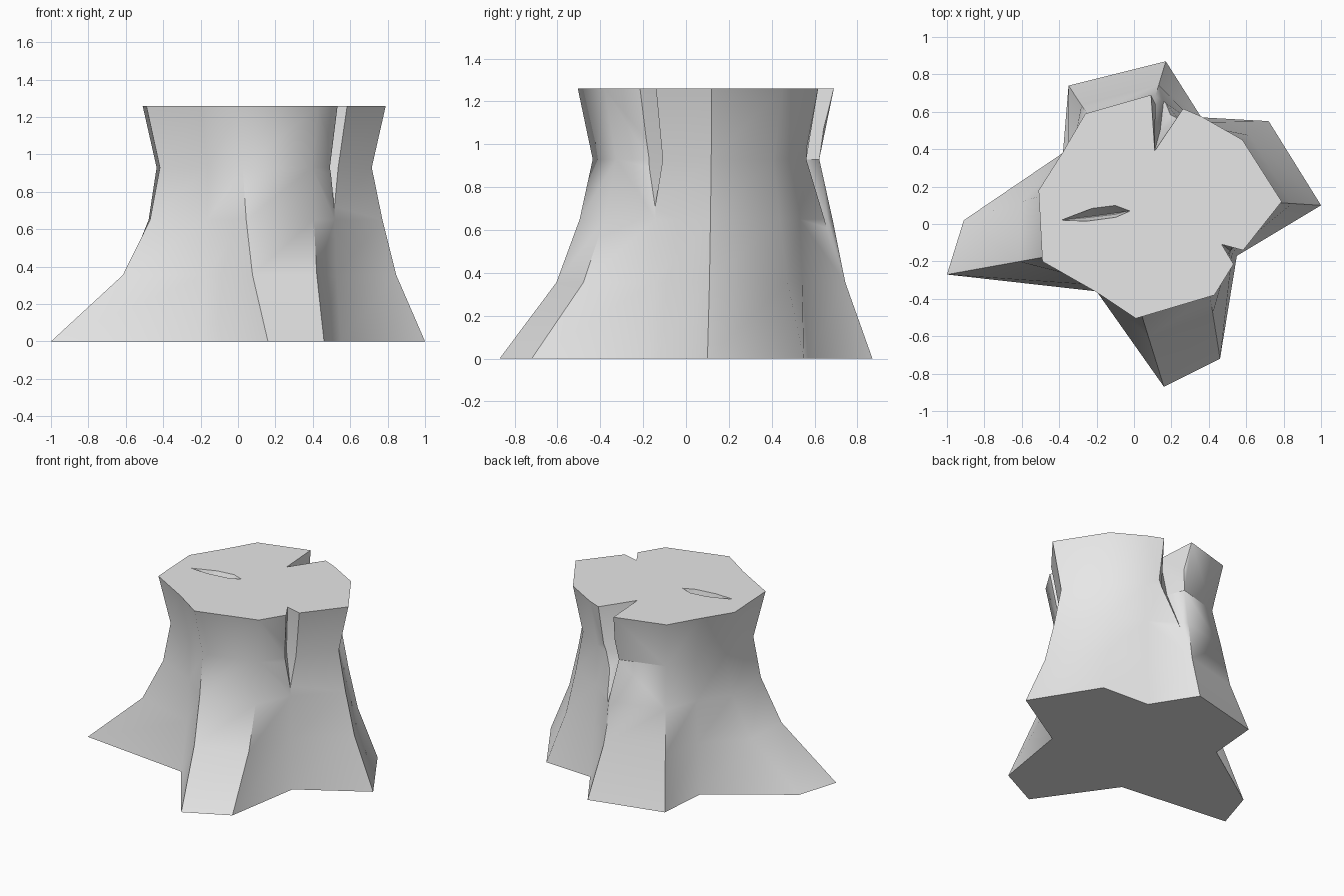
import bpy, bmesh
from math import radians
from mathutils import Vector

cube = bpy.data.objects.get("Cube")
if cube:
    bpy.data.objects.remove(cube, do_unlink=True)

bark = bpy.data.materials.new("plain_grey")
bark.use_nodes = True
bark.diffuse_color = (0.8, 0.8, 0.8, 1)
bark.node_tree.nodes["Principled BSDF"].inputs["Base Color"].default_value = (0.8, 0.8, 0.8, 1)

HEIGHT = 1.26


def loft(name, rings):
    """Closed solid through rings of equal point count; a one-point ring is a tip."""
    bm = bmesh.new()
    loops = [[bm.verts.new(p) for p in ring] for ring in rings]
    bm.faces.new(loops[0])
    for a, b in zip(loops, loops[1:]):
        n = len(a)
        for i in range(n):
            j = (i + 1) % n
            if len(b) == 1:
                bm.faces.new((a[i], a[j], b[0]))
            else:
                bm.faces.new((a[i], a[j], b[j], b[i]))
    if len(loops[-1]) > 2:
        bm.faces.new(loops[-1])
    bmesh.ops.recalc_face_normals(bm, faces=bm.faces)
    mesh = bpy.data.meshes.new(name)
    bm.to_mesh(mesh)
    bm.free()
    ob = bpy.data.objects.new(name, mesh)
    bpy.context.collection.objects.link(ob)
    mesh.materials.append(bark)
    return ob


def carve(target, cutter):
    cutter.hide_render = True
    mod = target.modifiers.new("carve", 'BOOLEAN')
    mod.operation = 'DIFFERENCE'
    mod.solver = 'EXACT'
    mod.object = cutter
    bpy.context.view_layer.objects.active = target
    bpy.ops.object.modifier_apply(modifier=mod.name)
    bpy.data.objects.remove(cutter, do_unlink=True)


# Outlines: two points per root, then the valley before the next root
base = [(1, .10), (.72, .55), (.36, .57), (.17, .87), (-.35, .74), (-.38, .38),
        (-.91, .02), (-1, -.27), (-.20, -.36), (.16, -.87), (.46, -.72), (.55, -.17)]
crown = [(.79, .12), (.58, .45), (.36, .575), (.09, .69), (-.26, .59), (-.38, .385),
         (-.51, .18), (-.49, -.20), (-.20, -.365), (.01, -.505), (.43, -.38), (.56, -.17)]
base = [Vector(p) for p in base]
crown = [Vector(p) for p in crown]
centre = Vector((.14, .10))
neck = [centre + (p - centre) * .885 for p in crown]

# How far each root has spread at the upper and lower middle rings
spread = [(.20, .46), (.25, .49), (.09, .34), (.14, .39)]


def flared(k):
    return [n.lerp(b, spread[i // 3][k]) for i, (n, b) in enumerate(zip(neck, base))]


levels = [(base, 0), (flared(1), .355), (flared(0), .65), (neck, .93), (crown, HEIGHT)]
stump = loft("stump", [[(p.x, p.y, z) for p in ring] for ring, z in levels])


def split(name, top, middle, tip):
    """V-shaped split: each triangle is inner apex, then two rim points."""
    rings = []
    for tri, z in ((top, HEIGHT + .01), (middle, .93)):
        apex, *rim = [Vector(p) for p in tri]
        pts = [apex] + [apex + (p - apex) * 1.5 for p in rim]
        rings.append([(p.x, p.y, z) for p in pts])
    carve(stump, loft(name, rings + [[tip]]))


# Splits in the back and in the left side
split("back_split", [(.11, .39), (.27, .63), (.09, .69)],
      [(.14, .50), (.235, .56), (.10, .61)], (.17, .76, .40))
split("side_split", [(.47, -.11), (.53, -.21), (.58, -.14)],
      [(.44, -.08), (.49, -.17), (.54, -.11)], (.545, -.17, .62))

# Shallow crack in the cut top
crack_rim = [(-.39, .02), (-.25, .015), (-.10, .035), (-.02, .07), (-.10, .10), (-.22, .085)]
crack_floor = [(-.37, .023), (-.25, .034), (-.10, .052), (-.04, .067), (-.10, .058), (-.22, .042)]
carve(stump, loft("top_crack", [[(x, y, HEIGHT + .002) for x, y in crack_rim],
                                [(x, y, HEIGHT - .08) for x, y in crack_floor]]))

# Smooth bark with crisp rims
bpy.ops.object.select_all(action='DESELECT')
stump.select_set(True)
bpy.context.view_layer.objects.active = stump
bpy.ops.object.shade_smooth_by_angle(angle=radians(50))
